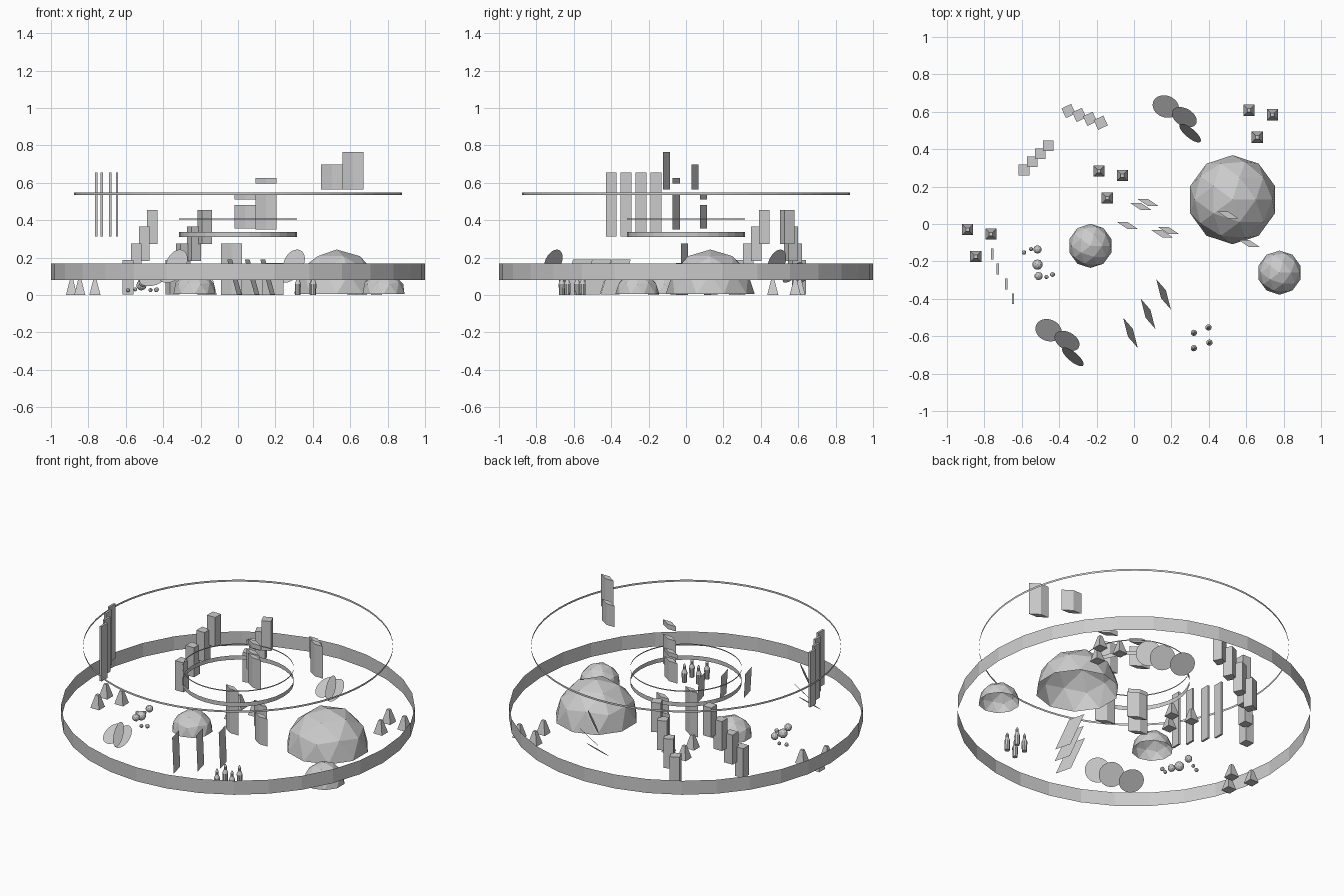
import bpy, bmesh, math
from mathutils import Vector, Matrix

if "Cube" in bpy.data.objects:
    bpy.data.objects.remove(bpy.data.objects["Cube"])


def add_object(name, bm):
    me = bpy.data.meshes.new(name)
    bm.to_mesh(me)
    bm.free()
    ob = bpy.data.objects.new(name, me)
    bpy.context.collection.objects.link(ob)
    return ob


def prism(bm, outline, z0, z1):
    low = [bm.verts.new((x, y, z0)) for x, y in outline]
    high = [bm.verts.new((x, y, z1)) for x, y in outline]
    n = len(outline)
    for i in range(n):
        j = (i + 1) % n
        bm.faces.new((low[i], low[j], high[j], high[i]))
    bm.faces.new(high)
    bm.faces.new(low[::-1])


def band(name, radius, z0, z1, sides):
    # open hoop without thickness
    bm = bmesh.new()
    bmesh.ops.create_cone(bm, cap_ends=False, segments=sides, radius1=radius,
                          radius2=radius, depth=z1 - z0,
                          matrix=Matrix.Translation((0, 0, (z0 + z1) / 2)))
    add_object(name, bm)


def box(bm, x, y, z0, z1, w, d, turn=0):
    m = (Matrix.Translation((x, y, (z0 + z1) / 2)) @ Matrix.Rotation(turn, 4, 'Z')
         @ Matrix.Diagonal((w, d, z1 - z0, 1)))
    bmesh.ops.create_cube(bm, size=1, matrix=m)


# Hoops
band("outer_wall", 1.0, 0.08, 0.167, 32)
band("inner_band", 0.315, 0.31, 0.336, 32)
band("inner_hoop", 0.315, 0.403, 0.41, 64)
band("upper_hoop", 0.876, 0.535, 0.547, 64)

# Faceted domes, open underneath
for name, x, y, r in (("large_dome", 0.527, 0.13, 0.238),
                      ("small_dome", -0.233, -0.117, 0.118),
                      ("edge_dome", 0.778, -0.26, 0.118)):
    bm = bmesh.new()
    bmesh.ops.create_icosphere(bm, subdivisions=2, radius=r)
    bmesh.ops.delete(bm, geom=[v for v in bm.verts if v.co.z < -0.001], context='VERTS')
    bmesh.ops.translate(bm, verts=bm.verts, vec=(x, y, 0.005))
    add_object(name, bm)

# Clusters of three blunt pyramids
bm = bmesh.new()
for cx, cy in ((-0.89, -0.03), (-0.187, 0.283), (0.615, 0.608)):
    for dx, dy in ((0, 0), (0.125, -0.024), (0.044, -0.144)):
        m = Matrix.Translation((cx + dx, cy + dy, 0.04)) @ Matrix.Rotation(math.pi / 4, 4, 'Z')
        bmesh.ops.create_cone(bm, cap_ends=True, segments=4, radius1=0.042,
                              radius2=0.013, depth=0.08, matrix=m)
add_object("pyramids", bm)

# Two rising flights of square blocks
for name, x, y, angle, turn in (("left_steps", -0.588, 0.289, 45, 0),
                                ("back_steps", -0.35, 0.604, -20, 25)):
    bm = bmesh.new()
    a = math.radians(angle)
    for i in range(4):
        box(bm, x + 0.061 * i * math.cos(a), y + 0.061 * i * math.sin(a),
            0.003 + 0.0895 * i, 0.187 + 0.0895 * i, 0.057, 0.057, math.radians(turn))
    add_object(name, bm)

# Slanted-footprint columns, some floating
bm = bmesh.new()
for x, y, z0, z1 in ((-0.035, -0.008, 0, 0.275), (0.075, 0.115, 0, 0.16),
                     (0.185, -0.035, 0, 0.17), (0.038, 0.093, 0.355, 0.48),
                     (0.038, 0.093, 0.51, 0.535), (0.15, -0.052, 0.35, 0.535),
                     (0.15, -0.052, 0.595, 0.625), (0.502, 0.048, 0.565, 0.697),
                     (0.615, -0.104, 0.565, 0.765)):
    prism(bm, [(x - 0.057, y + 0.019), (x, y - 0.019),
               (x + 0.057, y - 0.019), (x, y + 0.019)], z0, z1)
add_object("slanted_columns", bm)

# Hanging vertical slats
bm = bmesh.new()
for x, y in ((-0.759, -0.16), (-0.728, -0.24), (-0.682, -0.32), (-0.647, -0.4)):
    box(bm, x, y, 0.313, 0.655, 0.013, 0.058)
add_object("hanging_slats", bm)

# Leaning flat panels
bm = bmesh.new()
u, v = Vector((0.013, -0.051, 0)), Vector((-0.026, 0.03, 0.094))
for x, y in ((0.158, -0.376), (0.075, -0.48), (-0.019, -0.582)):
    c = Vector((x, y, 0.097))
    bm.faces.new([bm.verts.new(p) for p in (c - u - v, c + u - v, c + u + v, c - u + v)])
add_object("leaning_panels", bm)

# Fans of three thin discs, progressively more upright
for name, x, y in (("back_discs", 0.17, 0.628), ("front_discs", -0.457, -0.568)):
    bm = bmesh.new()
    for dx, dy, z, n in ((0, 0, 0.09, (-0.22, -0.55, 0.8)),
                         (0.099, -0.057, 0.12, (-0.38, -0.66, 0.65)),
                         (0.13, -0.142, 0.175, (-0.6, -0.72, 0.35))):
        m = (Matrix.Translation((x + dx, y + dy, z))
             @ Vector((0, 0, 1)).rotation_difference(Vector(n)).to_matrix().to_4x4())
        bmesh.ops.create_circle(bm, cap_ends=True, segments=32, radius=0.072, matrix=m)
    add_object(name, bm)

# Cluster of small balls
bm = bmesh.new()
for x, y, z, r in ((-0.588, -0.152, 0.026, 0.012), (-0.55, -0.134, 0.03, 0.011),
                   (-0.516, -0.136, 0.065, 0.022), (-0.516, -0.217, 0.052, 0.028),
                   (-0.51, -0.278, 0.065, 0.022), (-0.468, -0.283, 0.026, 0.011),
                   (-0.436, -0.27, 0.028, 0.013)):
    bmesh.ops.create_icosphere(bm, subdivisions=2, radius=r, matrix=Matrix.Translation((x, y, z)))
add_object("balls", bm)

# Small bottle-shaped pegs
bm = bmesh.new()
rings = ((0.015, 0), (0.017, 0.06), (0.009, 0.08), (0.009, 0.1), (0.002, 0.115))
for x, y in ((0.32, -0.582), (0.398, -0.553), (0.403, -0.634), (0.32, -0.664)):
    for (r0, z0), (r1, z1) in zip(rings, rings[1:]):
        bmesh.ops.create_cone(bm, cap_ends=z0 == 0, segments=10, radius1=r0, radius2=r1,
                              depth=z1 - z0, matrix=Matrix.Translation((x, y, (z0 + z1) / 2)))
add_object("pegs", bm)
